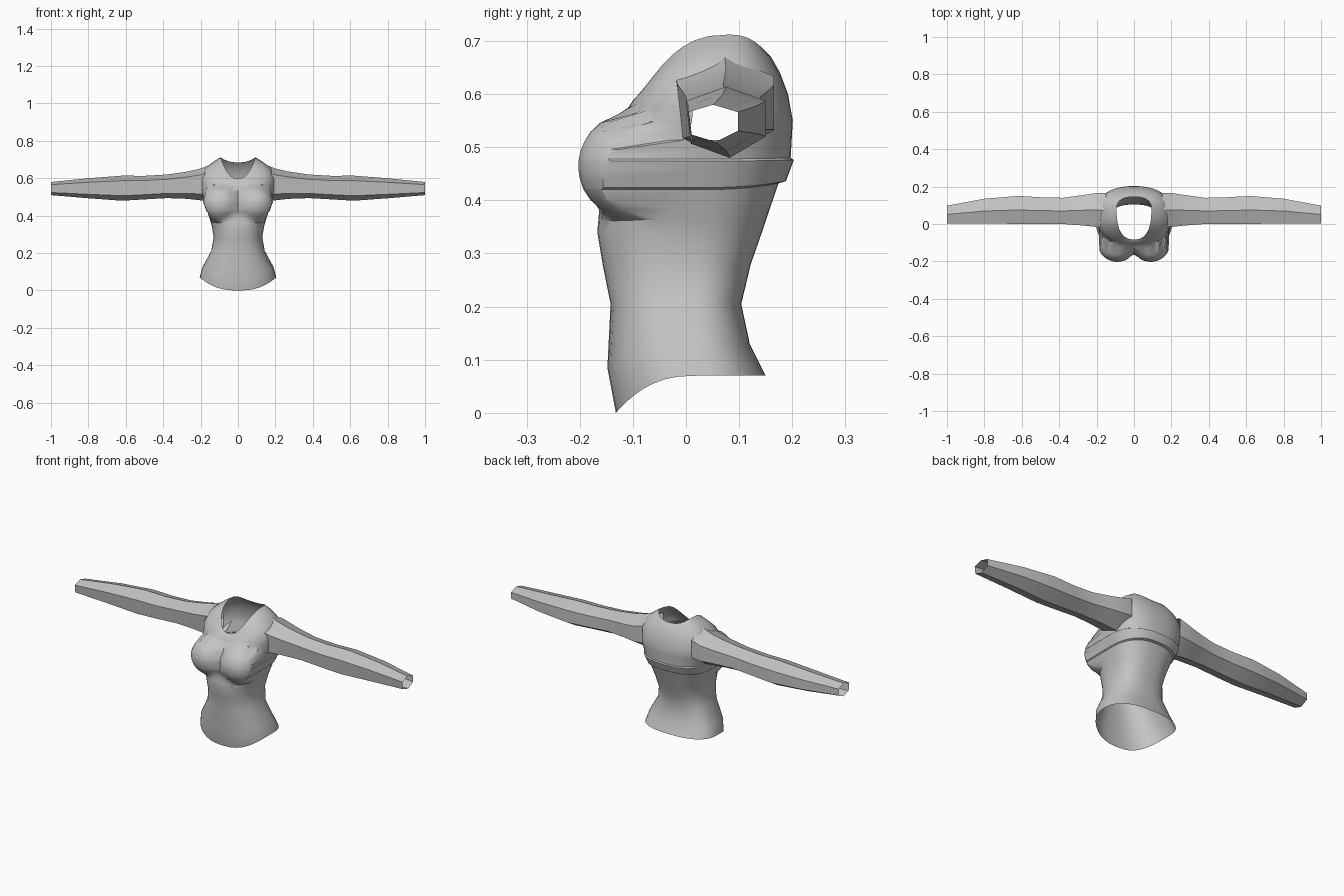
import bpy, bmesh, math

if "Cube" in bpy.data.objects:
    bpy.data.objects.remove(bpy.data.objects["Cube"])

grey = bpy.data.materials.new("grey_cloth")
grey.diffuse_color = (0.55, 0.55, 0.55, 1)
grey.use_nodes = True
grey.node_tree.nodes["Principled BSDF"].inputs["Base Color"].default_value = grey.diffuse_color


def finish(bm, name, angle):
    bmesh.ops.recalc_face_normals(bm, faces=bm.faces)
    me = bpy.data.meshes.new(name)
    bm.to_mesh(me)
    bm.free()
    me.materials.append(grey)
    ob = bpy.data.objects.new(name, me)
    bpy.context.collection.objects.link(ob)
    bpy.ops.object.select_all(action='DESELECT')
    ob.select_set(True)
    bpy.context.view_layer.objects.active = ob
    bpy.ops.object.shade_smooth_by_angle(angle=math.radians(angle))
    return ob


def loft(bm, rings):
    rows = [[bm.verts.new(p) for p in ring] for ring in rings]
    n = len(rows[0])
    for a, b in zip(rows, rows[1:]):
        for i in range(n):
            j = (i + 1) % n
            bm.faces.new((a[i], a[j], b[j], b[i]))


# Torso levels: front y, front z, side x, side y, side z, back y, back z, subdivisions above
LEVELS = [
    (-.132, .000, .205, .02, .070, .150, .070, 1),   # hem
    (-.148, .085, .190, .01, .125, .120, .130, 1),
    (-.142, .205, .143, .00, .212, .104, .205, 1),   # waist
    (-.157, .280, .130, .00, .285, .122, .280, 1),
    (-.167, .340, .140, .01, .345, .143, .340, 4),
    (-.160, .420, .163, .02, .420, .174, .432, 1),
    (-.163, .424, .169, .02, .424, .188, .436, 3),   # chest band
    (-.150, .474, .187, .03, .474, .203, .476, 1),
    (-.148, .478, .183, .03, .478, .197, .480, 4),
    (-.120, .545, .200, .05, .550, .201, .550, 2),
    (-.108, .575, .200, .05, .605, .192, .600, 1),
    (-.100, .588, .175, .06, .655, .177, .640, 1),   # shoulder
    (-.091, .595, .130, .07, .690, .160, .670, 1),
    (-.083, .600, .093, .08, .712, .145, .685, 1),   # neckline
]
SEG = 40


def power(v, p):
    return math.copysign(abs(v) ** p, v)


def torso_ring(yf, zf, xs, ys, zs, yb, zb):
    pts = []
    for i in range(SEG):
        t = 2 * math.pi * i / SEG
        c, s = math.cos(t), math.sin(t)
        ye, ze = (yf, zf) if s < 0 else (yb, zb)
        x = xs * power(c, .8)
        y = ys + (ye - ys) * abs(s) ** .8
        z = zs + (ze - zs) * s * s
        # push the front out over two rounded bust forms
        d = 1 - ((abs(x) - .088) / .105) ** 2 - ((z - .465) / .1) ** 2
        if s < 0 and d > 0:
            y = min(y, -.105 - .098 * math.sqrt(d))
        pts.append((x, y, z))
    return pts


rings = []
for a, b in zip(LEVELS, LEVELS[1:]):
    for k in range(a[7]):
        f = k / a[7]
        rings.append(torso_ring(*[p + (q - p) * f for p, q in zip(a[:7], b[:7])]))
rings.append(torso_ring(*LEVELS[-1][:7]))

bm = bmesh.new()
loft(bm, rings)
# open the armholes behind the sleeves
hidden = []
for f in bm.faces:
    m = f.calc_center_median()
    if abs(m.x) > .165 and .51 < m.z < .62 and .01 < m.y < .13:
        hidden.append(f)
bmesh.ops.delete(bm, geom=hidden, context='FACES')
finish(bm, "shirt_body", 35)

# Sleeves: six-sided tubes, sections given as x, y range, z range
HEX = [(0, .80), (.5, 1), (1, .8), (1, .3), (.55, 0), (.06, .2)]
SECTIONS = [
    (.150, -.020, .165, .480, .672),
    (.200, -.016, .166, .482, .652),
    (.270, -.008, .155, .490, .636),
    (.380, .000, .140, .494, .620),
    (.500, .000, .143, .487, .613),
    (.620, .000, .150, .480, .614),
    (.800, .004, .135, .493, .600),
    (1.00, .004, .098, .510, .580),
]
for side, name in ((1, "left_sleeve"), (-1, "right_sleeve")):
    bm = bmesh.new()
    loft(bm, [[(side * x, y0 + (y1 - y0) * u, z0 + (z1 - z0) * v) for u, v in HEX]
              for x, y0, y1, z0, z1 in SECTIONS])
    finish(bm, name, 30)
